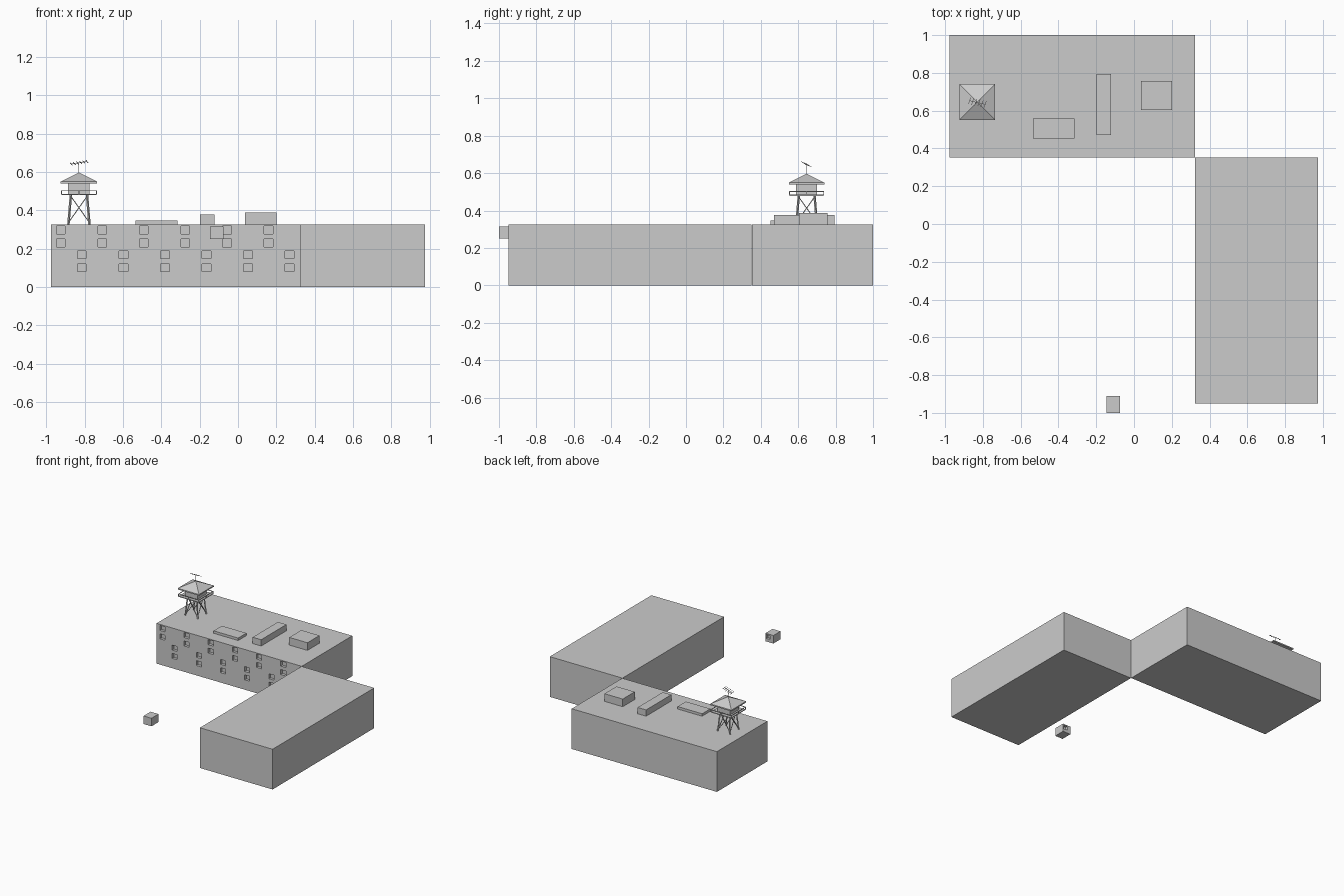
import bpy, bmesh
from mathutils import Vector, Matrix

if "Cube" in bpy.data.objects:
    bpy.data.objects.remove(bpy.data.objects["Cube"])


def finish(name, bm):
    me = bpy.data.meshes.new(name)
    bmesh.ops.recalc_face_normals(bm, faces=bm.faces[:])
    bm.to_mesh(me)
    bm.free()
    ob = bpy.data.objects.new(name, me)
    bpy.context.collection.objects.link(ob)
    return ob


def add_box(bm, lo, hi):
    lo, hi = Vector(lo), Vector(hi)
    m = Matrix.Translation((lo + hi) / 2) @ Matrix.Diagonal((*(hi - lo), 1))
    bmesh.ops.create_cube(bm, size=1, matrix=m)


def add_beam(bm, a, b, w):
    a, b = Vector(a), Vector(b)
    d = b - a
    rot = d.to_track_quat('Z', 'Y').to_matrix().to_4x4()
    m = Matrix.Translation((a + b) / 2) @ rot @ Matrix.Diagonal((w, w, d.length, 1))
    bmesh.ops.create_cube(bm, size=1, matrix=m)


def boxes(name, spans):
    bm = bmesh.new()
    for lo, hi in spans:
        add_box(bm, lo, hi)
    return finish(name, bm)


def beams(name, lines, w):
    bm = bmesh.new()
    for a, b in lines:
        add_beam(bm, a, b, w)
    return finish(name, bm)


def cut(target, cutter):
    mod = target.modifiers.new("cut", 'BOOLEAN')
    mod.operation = 'DIFFERENCE'
    mod.solver = 'EXACT'
    mod.object = cutter
    cutter.hide_render = True
    cutter.hide_viewport = True


# Two building wings
H = 0.326
rear_wing = boxes("rear_wing", [((-0.977, 0.353, 0), (0.324, 1.0, H))])
boxes("side_wing", [((0.324, -0.95, 0), (0.975, 0.351, H))])

# Staggered window recesses in the front of the rear wing
holes = []
for x0, rows in ((-0.925, (0.297, 0.229)), (-0.815, (0.167, 0.1))):
    for i in range(6):
        x = x0 + i * 0.2167
        for z in rows:
            holes.append(((x - 0.023, 0.33, z - 0.02), (x + 0.023, 0.375, z + 0.02)))
cut(rear_wing, boxes("window_cutter", holes))

# Roof units
boxes("low_roof_unit", [((-0.535, 0.452, H - 0.005), (-0.315, 0.558, 0.346))])
boxes("long_roof_unit", [((-0.198, 0.471, H - 0.005), (-0.122, 0.794, 0.377))])
boxes("square_roof_unit", [((0.037, 0.603, H - 0.005), (0.2, 0.757, 0.388))])

# Detached box with a small recess in its back
detached = boxes("detached_box", [((-0.146, -1.0, 0.25), (-0.075, -0.91, 0.315))])
cut(detached, boxes("recess_cutter", [((-0.117, -0.93, 0.275), (-0.082, -0.89, 0.306))]))

# Watch tower: legs and cross braces
CX, CY = -0.83, 0.645


def at(x, y, z):
    return (CX + x, CY + y, z)


corners = [(-1, -1), (1, -1), (1, 1), (-1, 1)]
sides = list(zip(corners, corners[1:] + corners[:1]))
LOW, TOP, Z0, Z1 = 0.055, 0.042, H, 0.482
beams("tower_legs", [(at(x * LOW, y * LOW, Z0), at(x * TOP, y * TOP, Z1))
                     for x, y in corners], 0.009)
braces = []
for p, q in sides:
    for a, b in ((p, q), (q, p)):
        braces.append((at(a[0] * 0.053, a[1] * 0.053, Z0 + 0.012),
                       at(b[0] * TOP, b[1] * TOP, Z1 - 0.01)))
beams("tower_braces", braces, 0.0045)

# Platform with railing
R = 0.091
boxes("tower_platform", [(at(-R, -R, 0.479), at(R, R, 0.485))])
rails = [(at(p[0] * R, p[1] * R, 0.502), at(q[0] * R, q[1] * R, 0.502)) for p, q in sides]
for p, q in sides:
    for t in (0, 0.5):
        x, y = (p[0] + (q[0] - p[0]) * t) * R, (p[1] + (q[1] - p[1]) * t) * R
        rails.append((at(x, y, 0.482), at(x, y, 0.503)))
beams("tower_railing", rails, 0.004)

# Cabin and pyramid roof
boxes("tower_cabin", [(at(-0.056, -0.056, 0.483), at(0.056, 0.056, 0.547))])
bm = bmesh.new()
E = 0.095
low = [bm.verts.new(at(x * E, y * E, 0.539)) for x, y in corners]
eave = [bm.verts.new(at(x * E, y * E, 0.549)) for x, y in corners]
apex = bm.verts.new(at(0, 0, 0.597))
bm.faces.new(low)
for i in range(4):
    j = (i + 1) % 4
    bm.faces.new((low[i], low[j], eave[j], eave[i]))
    bm.faces.new((eave[i], eave[j], apex))
finish("tower_roof", bm)

# Aerial: mast, tilted boom and cross elements
start, end = Vector(at(-0.04, 0.008, 0.641)), Vector(at(0.042, -0.012, 0.654))
aerial = [(at(0, 0, 0.59), at(0, 0, 0.65)), (start, end)]
across = Vector((0.006, 0.017, -0.007))
for i in range(6):
    c = start.lerp(end, i / 5)
    aerial.append((c - across, c + across))
beams("aerial", aerial, 0.0025)
